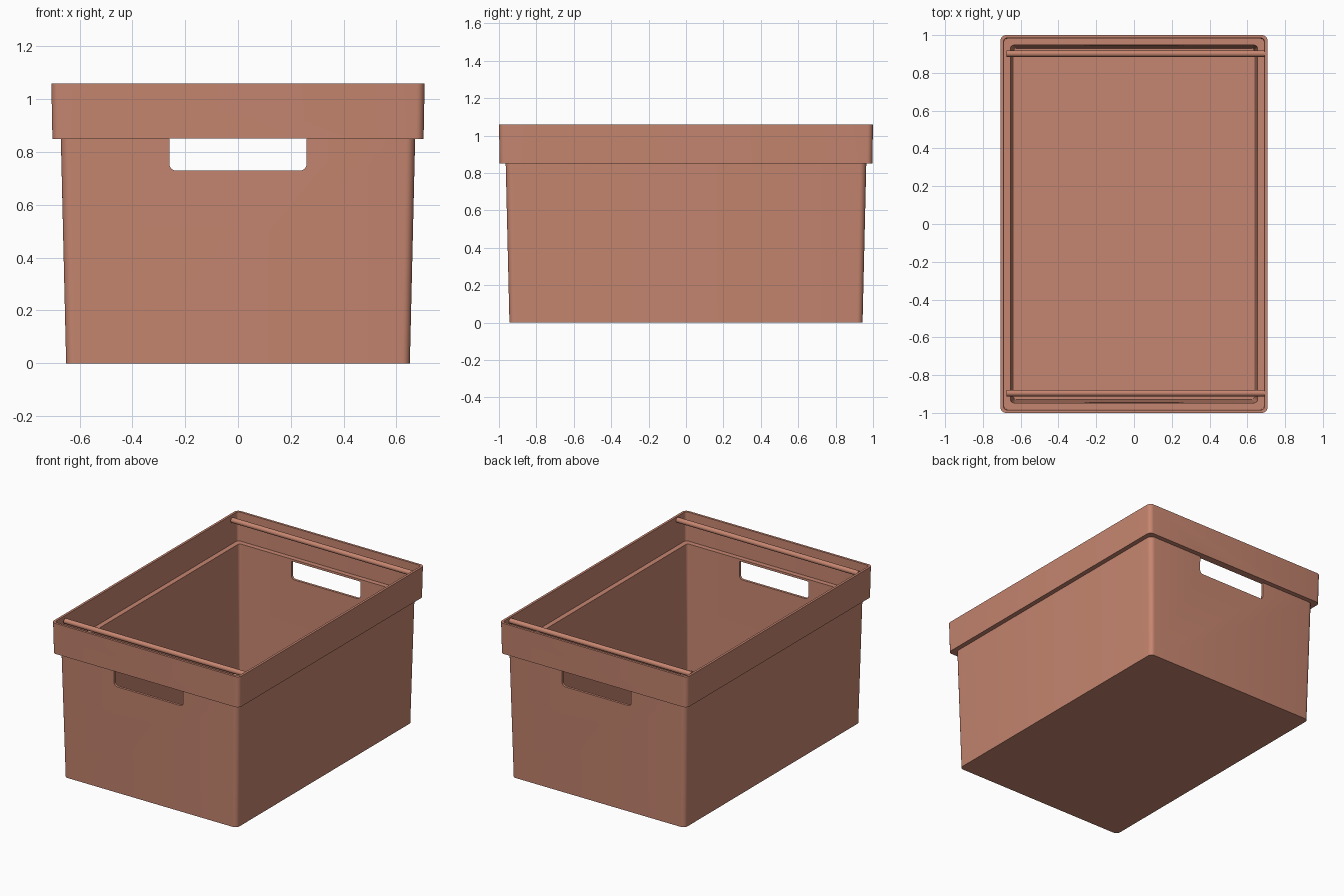
import bpy, bmesh, math
from mathutils import Matrix

cube = bpy.data.objects.get("Cube")
if cube:
    bpy.data.objects.remove(cube, do_unlink=True)

HALF_X, HALF_Y = 0.707, 1.0

clay = bpy.data.materials.new("terracotta plastic")
clay.use_nodes = True
colour = (0.56, 0.235, 0.16, 1)
clay.diffuse_color = colour
clay.node_tree.nodes["Principled BSDF"].inputs["Base Color"].default_value = colour


def rounded_rect(hx, hy, r, steps=6):
    """Counter-clockwise outline of a rectangle with round corners."""
    pts = []
    for i, (sx, sy) in enumerate([(1, 1), (-1, 1), (-1, -1), (1, -1)]):
        for k in range(steps + 1):
            a = math.pi / 2 * (i + k / steps)
            pts.append((sx * (hx - r) + r * math.cos(a), sy * (hy - r) + r * math.sin(a)))
    return pts


def loft(bm, rings):
    """Skin a list of equal rings and cap both ends."""
    rows = [[bm.verts.new(p) for p in ring] for ring in rings]
    n = len(rows[0])
    for a, b in zip(rows, rows[1:]):
        for i in range(n):
            j = (i + 1) % n
            bm.faces.new((a[i], a[j], b[j], b[i]))
    bm.faces.new(rows[0][::-1])
    bm.faces.new(rows[-1])
    bmesh.ops.recalc_face_normals(bm, faces=bm.faces)


def make_object(name, bm):
    mesh = bpy.data.meshes.new(name)
    bm.to_mesh(mesh)
    bm.free()
    mesh.materials.append(clay)
    obj = bpy.data.objects.new(name, mesh)
    bpy.context.scene.collection.objects.link(obj)
    return obj


def smooth(obj):
    bpy.ops.object.select_all(action="DESELECT")
    obj.select_set(True)
    bpy.context.view_layer.objects.active = obj
    bpy.ops.object.shade_smooth_by_angle(angle=math.radians(35))


# Bin: wall section from outer base, up over the rim, down to the inner floor
section = [  # inset from the rim, height, corner radius
    (0.056, 0.0, 0.03),
    (0.036, 0.85, 0.035),
    (0.004, 0.85, 0.03),
    (0.0, 1.06, 0.03),
    (0.016, 1.06, 0.018),
    (0.019, 0.865, 0.018),
    (0.053, 0.865, 0.02),
    (0.07, 0.015, 0.015),
]
bm = bmesh.new()
loft(bm, [[(x, y, z) for x, y in rounded_rect(HALF_X - d, HALF_Y - d, r)]
          for d, z, r in section])
bin_body = make_object("bin_body", bm)

# Hand holes: one long cutter through both end walls, square at the top
bm = bmesh.new()
outline = [(x, 0.79 + (0.0605 if z > 0 else z))
           for x, z in rounded_rect(0.26, 0.06, 0.025)]
outline = [(math.copysign(0.26, x) if z > 0.85 else x, z) for x, z in outline]
loft(bm, [[(x, y, z) for x, z in outline] for y in (-1.2, 1.2)])
bmesh.ops.remove_doubles(bm, verts=bm.verts, dist=0.0001)
cutter = make_object("hand_hole_cutter", bm)
cutter.hide_render = True
cut = bin_body.modifiers.new("hand holes", "BOOLEAN")
cut.operation = "DIFFERENCE"
cut.solver = "EXACT"
cut.object = cutter
bpy.context.view_layer.objects.active = bin_body
bpy.ops.object.modifier_apply(modifier=cut.name)
bpy.data.objects.remove(cutter, do_unlink=True)
smooth(bin_body)

# Lid rods lying across both ends, just below the rim
for name, y in (("front_rod", -0.895), ("back_rod", 0.902)):
    bm = bmesh.new()
    bmesh.ops.create_cone(bm, cap_ends=True, segments=24, radius1=0.017, radius2=0.017,
                          depth=1.365, matrix=Matrix.Rotation(math.pi / 2, 4, "Y"))
    rod = make_object(name, bm)
    rod.location = (0.0075, y, 1.037)
    smooth(rod)
